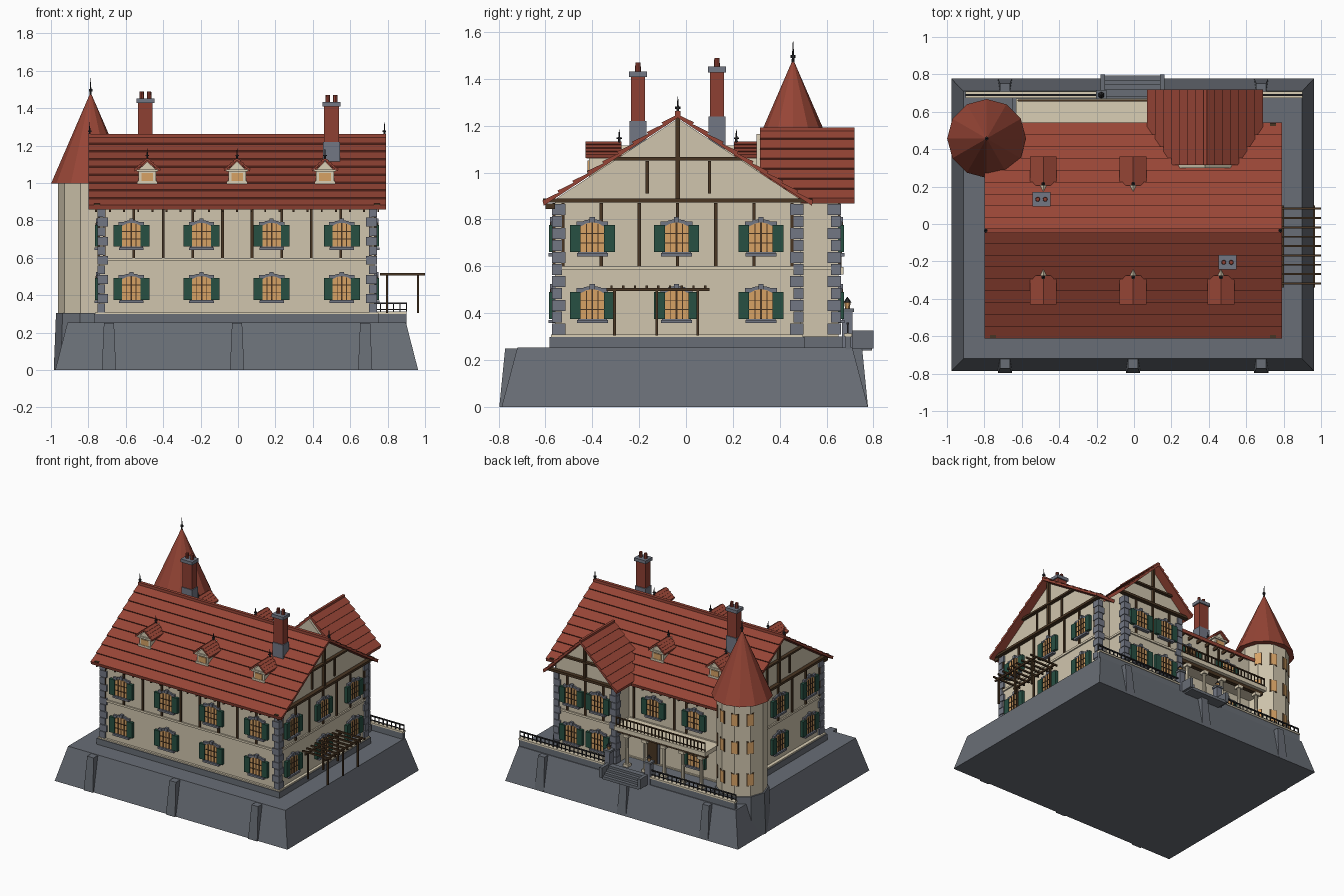
import bpy, bmesh, math
from mathutils import Matrix, Vector

cube = bpy.data.objects.get("Cube")
if cube:
    bpy.data.objects.remove(cube)

COLOURS = {
    "stone": (.14, .155, .18), "dressed_stone": (.17, .185, .23), "plaster": (.63, .56, .42),
    "cream_trim": (.70, .62, .46), "red_tile": (.31, .06, .037), "brick": (.27, .05, .032),
    "timber": (.065, .035, .016), "shutter_green": (.02, .08, .055),
    "amber_glass": (.68, .36, .13), "iron": (.022, .022, .025)}
MATS = {}
for name, rgb in COLOURS.items():
    m = bpy.data.materials.new(name)
    m.use_nodes = True
    m.diffuse_color = (*rgb, 1)
    m.node_tree.nodes["Principled BSDF"].inputs["Base Color"].default_value = (*rgb, 1)
    MATS[name] = m

parts = {}
I = Matrix.Identity(4)


def mesh(part, mat):
    return parts.setdefault(part, (bmesh.new(), mat))[0]


def box(part, mat, x, y, z, M=I):
    """Box from three (low, high) ranges."""
    c = Vector([(a + b) / 2 for a, b in (x, y, z)])
    s = [abs(b - a) for a, b in (x, y, z)]
    bmesh.ops.create_cube(mesh(part, mat), size=1, matrix=M @ Matrix.Translation(c) @ Matrix.Diagonal((*s, 1)))


def prism(part, mat, pts, y, M=I):
    """Outline in x and z, extruded along y."""
    bm = mesh(part, mat)
    a, b = [[bm.verts.new(M @ Vector((px, d, pz))) for px, pz in pts] for d in y]
    bm.faces.new(a)
    bm.faces.new(b[::-1])
    for i in range(len(a)):
        j = (i + 1) % len(a)
        bm.faces.new((a[j], a[i], b[i], b[j]))


def cone(part, mat, r1, r2, n, x, y, z, turn=0):
    M = Matrix.Translation((x, y, sum(z) / 2)) @ Matrix.Rotation(math.radians(turn), 4, 'Z')
    bmesh.ops.create_cone(mesh(part, mat), cap_ends=True, segments=n, radius1=r1, radius2=r2, depth=z[1] - z[0], matrix=M)


def place(x, y, angle=0):
    return Matrix.Translation((x, y, 0)) @ Matrix.Rotation(math.radians(angle), 4, 'Z')


def tiled_roof(part, half, eave, ridge, rows, y, M, step=.01, thick=.012):
    """Gable roof with overlapping tile courses."""
    n = Vector((ridge - eave, half)).normalized()
    right = []
    for i in range(rows):
        for t, lift in ((i / rows, step), ((i + 1) / rows, 0)):
            right.append((max(half * (1 - t) + n.x * lift, 0), eave + (ridge - eave) * t + n.y * lift))
    left = [(-a, b) for a, b in right[-2::-1]]
    drop = thick / n.y
    prism(part, "red_tile", right + left + [(-half, eave - drop), (0, ridge - drop), (half, eave - drop)], y, M)


def window(M, u, z):
    """Arched window with stone surround, glazing bars and shutters."""
    W = M @ Matrix.Translation((u, 0, z))
    def arch(w, low, spring, top):
        return [(-w, low), (w, low), (w, spring), (w * .55, top - .006), (0, top), (-w * .55, top - .006), (-w, spring)]
    prism("window_surrounds", "dressed_stone", arch(.062, -.07, .055, .082), (-.012, .002), W)
    prism("window_glass", "amber_glass", arch(.05, -.06, .05, .068), (-.016, 0), W)
    box("window_surrounds", "dressed_stone", (-.066, .066), (-.026, 0), (-.078, -.064), W)
    box("window_surrounds", "dressed_stone", (-.011, .011), (-.02, 0), (.066, .09), W)
    for s in (-1, 1):
        box("window_surrounds", "dressed_stone", (s * .04, s * .068), (-.016, 0), (.056, .072), W)
        box("shutters", "shutter_green", (s * .05, s * .096), (-.024, -.002), (-.06, .056), W)
        box("glazing_bars", "timber", (s * .025 - .002, s * .025 + .002), (-.02, 0), (-.06, .06), W)
    box("glazing_bars", "timber", (-.004, .004), (-.021, 0), (-.06, .067), W)
    for h in (-.02, .02):
        box("glazing_bars", "timber", (-.05, .05), (-.02, 0), (h - .002, h + .002), W)


def railing(part, mat, x0, x1, y, z0, z1, gap):
    box(part, mat, (x0, x1), (y - .005, y + .005), (z1 - .008, z1))
    box(part, mat, (x0, x1), (y - .003, y + .003), (z0 + .01, z0 + .015))
    count = round((x1 - x0) / gap)
    for i in range(count + 1):
        x = x0 + (x1 - x0) * i / count
        box(part, mat, (x - .003, x + .003), (y - .003, y + .003), (z0, z1))


def finial(x, y, z, h):
    cone("finials", "iron", .007, .001, 6, x, y, (z, z + h))
    cone("finials", "iron", .011, .011, 6, x, y, (z + h * .3, z + h * .42))


# Sloped base with buttresses
bm = mesh("rock_base", "stone")
made = bmesh.ops.create_cube(bm, size=1)["verts"]
for v in made:
    up = v.co.z > 0
    hx, hy, mid = (.905, .715, -.005) if up else (.97, .782, -.005)
    v.co = ((hx if v.co.x > 0 else -hx) - .007, (hy if v.co.y > 0 else -hy) + mid, .253 if up else 0)
for x in (-.69, -.005, .68):
    for M in (place(x, 0), place(x, -.02, 180)):
        prism("buttresses", "stone", [(-.038, 0), (.038, 0), (.027, .25), (-.027, .25)], (-.77, -.70), M)
for v in parts["buttresses"][0].verts:
    if abs(v.co.y + .01) > .72:
        v.co.y += math.copysign(.027 - v.co.z * .1, v.co.y)

# Main walls, plinth, floor band
CY = -.035
side = place(0, CY, 90)
prism("main_walls", "plaster", [(-.525, .25), (.525, .25), (.525, .885), (0, 1.23), (-.525, .885)], (-.73, .74), side)
box("plinth", "stone", (-.77, .755), (-.582, .505), (.25, .298))
box("plinth_cap", "cream_trim", (-.765, .75), (-.576, .5), (.298, .308))
box("floor_band", "cream_trim", (-.75, .74), (-.57, .5), (.585, .6))
front, right = place(0, -.56), place(.73, 0, 90)
left, back = place(-.74, 0, -90), place(0, .49, 180)
wing_back = place(0, .65, 180)

# Back wing
WX = .38
prism("wing_walls", "plaster", [(-.25, .25), (.25, .25), (.25, .92), (0, 1.165), (-.25, .92)], (.3, .65), place(WX, 0))
box("wing_plinth", "stone", (WX - .265, WX + .265), (.45, .668), (.25, .3))
box("wing_floor_band", "cream_trim", (WX - .26, WX + .26), (.48, .66), (.585, .6))

# Roofs
tiled_roof("main_roof", .572, .873, 1.248, 9, (-.79, .8), side)
tiled_roof("wing_roof", .303, .885, 1.183, 7, (.315, .72), place(WX, 0))
box("ridge_caps", "red_tile", (-.8, .79), (CY - .012, CY + .012), (1.24, 1.262))
box("ridge_caps", "red_tile", (WX - .009, WX + .009), (.315, .72), (1.175, 1.192))
for x in (-.793, .783):
    finial(x, CY, 1.25, .075)

# Corner quoins
for x, y, sx, sy in ((-.74, -.56, 1, 1), (.73, -.56, -1, 1), (.73, .49, -1, -1), (.63, .65, -1, -1), (.13, .65, 1, -1)):
    for i in range(11):
        a, b = (.045, .03) if i % 2 else (.03, .045)
        z = .308 + i * .051
        box("quoins", "dressed_stone", (x - sx * .012, x + sx * a), (y - sy * .012, y + sy * b), (z, z + .047))

# Windows on all walls
for z in (.435, .72):
    for x in (-.57, -.195, .18, .555):
        window(front, x, z)
    for y in (-.4, -.04, .32):
        window(right, y, z)
    for y in (.04, .4):
        window(left, y, z)
    for x in (.27, .49):
        window(wing_back, -x, z)
    window(back, .42, z)
window(back, .08, .72)
box("back_door", "timber", (.01, .11), (-.012, 0), (.305, .49), back)
box("door_surround", "dressed_stone", (-.005, .125), (-.008, 0), (.305, .505), back)


# Timber framing
def beam(M, u, z, name="timber_frame", out=.01):
    box(name, "timber", u, (-out, .002), z, M)


def post(M, u, z):
    beam(M, (u - .007, u + .007), z)


for i in range(10):
    post(front, -.715 + .158 * i, (.6, .87))
for i in range(7):
    post(right, -.525 + .163 * i, (.6, .87))
    if i > 1:
        post(left, .525 - .163 * (i - 2), (.6, .87))
for x in (-.35, -.25, .09):
    post(back, -x, (.6, .87))
for u in (-.15, 0, .15):
    post(wing_back, u - WX, (.6, .87))
for M, s in ((right, 1), (left, -1)):
    c = s * CY
    beam(M, (c - .575, c + .575), (.872, .89), "gable_frame", .03)
    beam(M, (c - .285, c + .285), (1.052, 1.066), "gable_frame", .025)
    beam(M, (c - .009, c + .009), (.88, 1.235), "gable_frame", .02)
    for d in (-.13, .135):
        post(M, c + d, (.91, 1.05))
beam(wing_back, (-WX - .3, -WX + .3), (.872, .89), "gable_frame", .03)
beam(wing_back, (-WX - .16, -WX + .16), (1.0, 1.014), "gable_frame", .025)
beam(wing_back, (-WX - .008, -WX + .008), (.88, 1.16), "gable_frame", .02)
for i in range(21):
    x = -.76 + .0755 * i
    for M in (front, back):
        if M is front or -.6 < x < .08:
            box("rafter_tails", "timber", (x - .005, x + .005), (-.04, 0), (.845, .868), M if M is front else M @ Matrix.Translation((-2 * x, 0, 0)))

# Round tower
TX, TY = -.788, .457
cone("tower_base", "stone", .197, .185, 10, TX, TY, (0, .305), 18)
cone("tower_wall", "plaster", .174, .174, 10, TX, TY, (.3, 1.01), 18)
cone("tower_roof", "red_tile", .211, 0, 12, TX, TY, (.998, 1.485))
finial(TX, TY, 1.46, .1)
for az in (36, 72, 108, 144):
    M = Matrix.Translation((TX, TY, 0)) @ Matrix.Rotation(math.radians(az + 90), 4, 'Z')
    for z in (.43, .67, .88):
        box("tower_window_frames", "timber", (-.027, .027), (-.171, -.15), (z - .048, z + .048), M)
        box("tower_windows", "amber_glass", (-.021, .021), (-.175, -.15), (z - .042, z + .042), M)

# Dormers
for x, a in ((-.485, 0), (-.005, 0), (.465, 0), (-.485, 180), (-.005, 180)):
    M = place(x, CY, a)
    prism("dormer_walls", "cream_trim", [(-.047, .98), (.047, .98), (.047, 1.07), (0, 1.115), (-.047, 1.07)], (-.38, -.2), M)
    box("dormer_trim", "cream_trim", (-.058, .058), (-.39, -.25), (1.06, 1.073), M)
    box("dormer_trim", "cream_trim", (-.053, .053), (-.388, -.3), (.995, 1.01), M)
    box("dormer_glass", "amber_glass", (-.031, .031), (-.385, -.37), (1.01, 1.052), M)
    tiled_roof("dormer_roofs", .068, 1.072, 1.132, 4, (-.395, -.24), M, .006, .008)
    p = M @ Vector((0, -.25, 0))
    finial(p.x, p.y, 1.125, .06)

# Chimneys
for x, y, top in ((-.495, .132, 1.44), (.5, -.205, 1.42)):
    def layer(part, mat, w, d, z):
        box(part, mat, (x - w, x + w), (y - d, y + d), z)
    layer("chimney_bases", "dressed_stone", .045, .036, (1.08, top - .2))
    layer("chimney_stacks", "brick", .039, .03, (top - .2, top - .012))
    layer("chimney_caps", "dressed_stone", .048, .039, (top - .012, top + .012))
    for s in (-.02, .02):
        cone("chimney_pots", "brick", .013, .011, 8, x + s, y, (top + .01, top + .05))

# Pergola
for x in (.797, .963):
    for y in (-.305, -.125, .05):
        box("pergola_posts", "timber", (x - .006, x + .006), (y - .006, y + .006), (.305, .505))
    box("pergola_beams", "timber", (x - .006, x + .006), (-.34, .1), (.495, .508))
for i in range(9):
    y = -.318 + .05 * i
    box("pergola_slats", "timber", (.76, 1.0), (y - .005, y + .005), (.506, .518))

# Balcony on columns
box("balcony_floor", "cream_trim", (-.63, .13), (.48, .672), (.565, .597))
box("balcony_beam", "timber", (-.62, .13), (.615, .645), (.54, .566))
railing("balcony_railing", "timber", -.62, .12, .66, .597, .665, .03)
for i in range(5):
    x = -.57 + i * .155
    cone("columns", "cream_trim", .015, .012, 10, x, .63, (.3, .54))
    for z in ((.25, .32), (.52, .542)):
        box("column_blocks", "cream_trim", (x - .021, x + .021), (.609, .651), z)
box("terrace_floor", "stone", (-.65, .13), (.48, .68), (.25, .3))

# Terrace wall, fence, gate piers and steps
for x0, x1 in ((-.9, -.19), (.175, .9)):
    box("terrace_wall", "stone", (x0, x1), (.68, .704), (.24, .3))
    box("terrace_coping", "cream_trim", (x0, x1), (.675, .709), (.3, .312))
    railing("terrace_fence", "iron", x0, x1, .69, .312, .36, .035)
for x in (-.175, .16):
    box("gate_piers", "dressed_stone", (x - .022, x + .022), (.667, .711), (.25, .41))
    box("gate_pier_caps", "stone", (x - .028, x + .028), (.661, .717), (.405, .42))
    cone("lamps", "amber_glass", .01, .014, 6, x, .689, (.42, .445))
    cone("lamp_tops", "iron", .018, .002, 6, x, .689, (.445, .468))
    s = math.copysign(.02, x)
    box("step_walls", "stone", (x - s, x + s * .2), (.7, .8), (.25, .325))
for i in range(4):
    box("steps", "stone", (-.16, .145), (.68, .72 + i * .025), (.24, .312 - i * .017))

# Turn every part into an object
for name, (bm, mat) in parts.items():
    bmesh.ops.recalc_face_normals(bm, faces=bm.faces[:])
    data = bpy.data.meshes.new(name)
    bm.to_mesh(data)
    bm.free()
    data.materials.append(MATS[mat])
    bpy.context.scene.collection.objects.link(bpy.data.objects.new(name, data))
